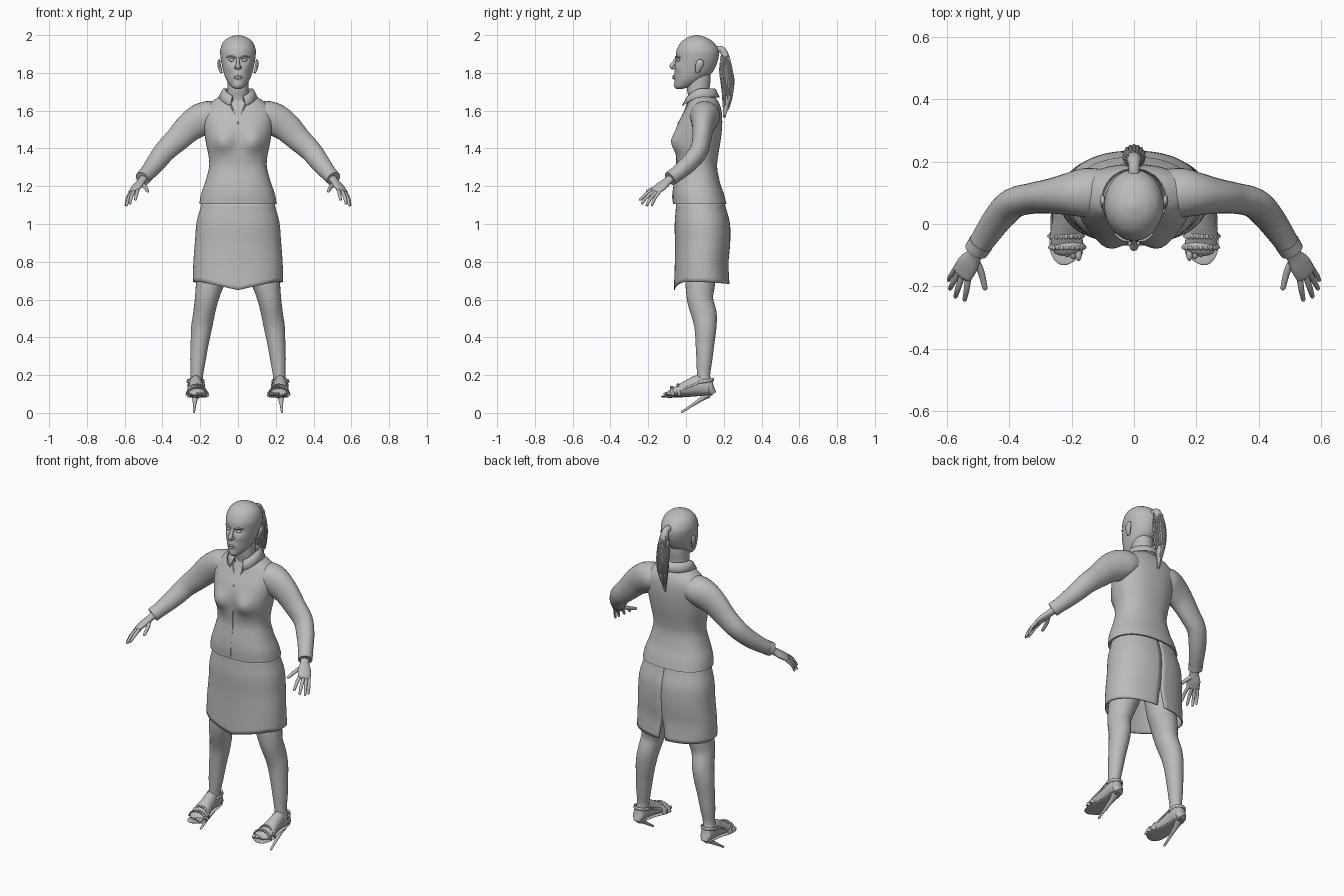
import bpy, math, random
from mathutils import Vector

random.seed(4)
TAU = 2 * math.pi
grey = bpy.data.materials.new("plain grey")
grey.diffuse_color = (0.5, 0.5, 0.5, 1)


def grid(name, rows, closed=True, caps=True, mirror=False, thick=0, angle=50):
    """Skin a list of equal point rows into one smooth object."""
    n = len(rows[0])
    faces = []
    for i in range(len(rows) - 1):
        for j in range(n if closed else n - 1):
            k = (j + 1) % n
            faces.append((i * n + j, i * n + k, (i + 1) * n + k, (i + 1) * n + j))
    if closed and caps:
        faces.append(tuple(range(n))[::-1])
        faces.append(tuple((len(rows) - 1) * n + j for j in range(n)))
    me = bpy.data.meshes.new(name)
    me.from_pydata([tuple(p) for r in rows for p in r], [], faces)
    me.materials.append(grey)
    me.polygons.foreach_set("use_smooth", [True] * len(me.polygons))
    me.set_sharp_from_angle(angle=math.radians(angle))
    ob = bpy.data.objects.new(name, me)
    bpy.context.collection.objects.link(ob)
    if thick:
        ob.modifiers.new("thickness", 'SOLIDIFY').thickness = thick
    if mirror:
        ob.modifiers.new("both sides", 'MIRROR')
    bpy.context.view_layer.objects.active = ob
    ob.select_set(True)
    bpy.ops.object.mode_set(mode='EDIT')
    bpy.ops.mesh.select_all(action='SELECT')
    bpy.ops.mesh.normals_make_consistent(inside=False)
    bpy.ops.object.mode_set(mode='OBJECT')
    ob.select_set(False)
    return ob


def spline(pts, steps):
    """Catmull-Rom interpolation of tuples of any length."""
    out = []
    for i in range(len(pts) - 1):
        p0, p1, p2, p3 = pts[max(i - 1, 0)], pts[i], pts[i + 1], pts[min(i + 2, len(pts) - 1)]
        for s in range(steps):
            t = s / steps
            out.append(tuple(0.5 * (2 * b + (c - a) * t + (2 * a - 5 * b + 4 * c - d) * t * t
                             + (3 * b - a - 3 * c + d) * t ** 3)
                             for a, b, c, d in zip(p0, p1, p2, p3)))
    return out + [tuple(pts[-1])]


def oval(a, w, yf, yb, e):
    c, s = math.cos(a), math.sin(a)
    f = lambda v: math.copysign(abs(v) ** (2 / e), v)
    return w * f(c), (yf + yb) / 2 + (yb - yf) / 2 * f(s)


def stack(name, prof, n=40, steps=4, e=2.0, sculpt=None):
    """Horizontal ovals: (z, half width, front y, back y)."""
    rows = []
    for z, w, yf, yb in spline(prof, steps):
        row = [Vector((*oval(TAU * j / n, w, yf, yb, e), z)) for j in range(n)]
        if sculpt:
            for p in row:
                sculpt(p)
        rows.append(row)
    return grid(name, rows)


def tube(name, pts, ref=(0, 1, 0), n=16, steps=4, mirror=True, end=True):
    """Elliptical tube along (x, y, z, side radius, ref radius)."""
    sp = spline(pts, steps)
    rows = []
    ref = Vector(ref)
    for i, q in enumerate(sp):
        t = (Vector(sp[min(i + 1, len(sp) - 1)][:3]) - Vector(sp[max(i - 1, 0)][:3])).normalized()
        u = t.cross(ref).normalized()
        v = u.cross(t)
        ring = lambda d, k: [Vector(q[:3]) + t * d + u * q[3] * k * math.cos(TAU * j / n)
                             + v * q[4] * k * math.sin(TAU * j / n) for j in range(n)]
        rows.append(ring(0, 1))
    if end:
        r = min(q[3], q[4])
        rows += [ring(r * .6, .78), ring(r * .95, .3)]
    return grid(name, rows, mirror=mirror)


def ball(name, c, r, mirror=True, n=14):
    rows = []
    for i in range(n // 2 + 1):
        a = math.pi * (0.04 + 0.92 * i / (n // 2))
        rows.append([(c[0] + r[0] * math.sin(a) * math.cos(TAU * j / n),
                      c[1] + r[1] * math.sin(a) * math.sin(TAU * j / n),
                      c[2] - r[2] * math.cos(a)) for j in range(n)])
    return grid(name, rows, mirror=mirror)


def bump(p, x, z, rx, rz):
    return math.exp(-((abs(p.x) - x) / rx) ** 2 - ((p.z - z) / rz) ** 2)


# Head with eye sockets, cheeks and chin
def face(p):
    if p.y < 0.03:
        p.y += .013 * bump(p, .034, 1.868, .017, .012)
        p.y -= .006 * bump(p, .045, 1.83, .02, .02) + .006 * bump(p, 0, 1.735, .02, .015)
        p.y -= .006 * bump(p, 0, 1.78, .025, .016)


stack("head", [(1.715, .015, -.05, -.02), (1.728, .036, -.058, .03), (1.76, .06, -.06, .09),
               (1.80, .076, -.06, .137), (1.84, .085, -.058, .16), (1.88, .092, -.055, .172),
               (1.92, .094, -.05, .172), (1.96, .08, -.028, .148), (1.985, .053, .003, .112),
               (1.997, .022, .035, .078), (2.0, .004, .052, .06)], n=56, steps=5, sculpt=face)
stack("neck", [(1.62, .072, .02, .15), (1.67, .062, .014, .135), (1.71, .056, .006, .125),
               (1.76, .056, .008, .13), (1.80, .055, .02, .13)])
tube("nose", [(0, -.048, 1.88, .008, .008), (0, -.062, 1.855, .009, .01),
              (0, -.074, 1.836, .013, .013), (0, -.072, 1.825, .013, .008)], n=12, mirror=False)
ball("nostril", (.012, -.062, 1.829), (.008, .012, .008))
ball("eye", (.034, -.04, 1.867), (.016, .01, .0085))
tube("brow", [(.013, -.054, 1.88, .004, .004), (.035, -.05, 1.888, .005, .004),
              (.06, -.032, 1.883, .003, .003)], ref=(0, 0, 1), n=8)
for label, z, r in (("upper_lip", 1.783, .0055), ("lower_lip", 1.772, .0065)):
    tube(label, [(-.026, -.052, 1.776, .002, .002), (0, -.067, z, r, r),
                 (.026, -.052, 1.776, .002, .002)], ref=(0, 0, 1), n=8, mirror=False)
tube("ear", [(.088, .06, 1.80, .006, .009), (.096, .065, 1.825, .009, .017),
             (.101, .074, 1.85, .009, .021), (.1, .078, 1.866, .006, .013)], n=12)

# Ponytail core and loose strands
tail = [(0, .15, 1.92, .02, .02), (0, .187, 1.925, .017, .018), (0, .207, 1.89, .021, .024),
        (0, .211, 1.82, .032, .03), (0, .22, 1.75, .033, .031), (0, .22, 1.68, .026, .022),
        (0, .212, 1.62, .014, .011), (0, .206, 1.575, .005, .004)]
tube("ponytail", tail, ref=(1, 0, 0), mirror=False)
for i in range(16):
    a = TAU * i / 16
    last = random.choice((6, 7, 8))
    tube("hair_strand", [(r * .95 * math.cos(a), y + r * .95 * math.sin(a),
                          z + random.uniform(-.012, .012), .006, .006)
                         for _, y, z, r, _ in tail[2:last]], n=6, mirror=False)


# Jacket body with bust and placket
def bust(p):
    if p.y < 0.03:
        p.y -= .03 * bump(p, .085, 1.435, .055, .055)
        p.y += .006 * bump(p, 0, 1.43, .03, .07)


stack("jacket", [(1.105, .205, -.068, .215), (1.16, .195, -.07, .20), (1.22, .174, -.064, .18),
                 (1.30, .153, -.05, .165), (1.36, .156, -.053, .17), (1.42, .168, -.058, .18),
                 (1.48, .178, -.057, .188), (1.54, .185, -.04, .192), (1.60, .182, -.008, .188),
                 (1.64, .15, .01, .175), (1.67, .105, .022, .155), (1.69, .07, .028, .135)],
      n=64, e=2.3, sculpt=bust)
tube("jacket_placket", [(0, -.066, 1.108, .003, .003), (0, -.07, 1.16, .003, .003),
                        (0, -.05, 1.30, .003, .003), (0, -.052, 1.42, .003, .003),
                        (0, -.04, 1.53, .003, .003)], n=6, mirror=False)
tube("neckline", [(0, -.042, 1.53, .004, .004), (.022, -.01, 1.59, .004, .004),
                  (.045, .012, 1.65, .004, .004), (.06, .03, 1.69, .004, .004)], n=6)

# Open collar that dips towards the front
rows = []
for r, z, dip in ((.066, 1.675, .03), (.072, 1.718, .045), (.082, 1.715, .055),
                  (.104, 1.672, .05)):
    row = []
    for j in range(33):
        a = -math.pi / 2 + .4 + (TAU - .8) * j / 32
        f = max(0, -math.sin(a)) ** 1.5
        row.append((r * math.cos(a), .075 + r * math.sin(a), z - dip * f))
    rows.append(row)
grid("collar", rows, closed=False, thick=.004)

# Skirt with pointed front hem and back slit
rows = []
levels = spline([(1.115, .193, -.052, .205), (1.0, .219, -.06, .232), (.92, .228, -.058, .234),
                 (.80, .236, -.06, .225), (.685, .239, -.064, .23)], 5)
for i, (z, w, yf, yb) in enumerate(levels):
    u = i / (len(levels) - 1)
    gap = .07 * max(0, (u - .7) / .3)
    row = []
    for j in range(65):
        a = math.pi / 2 + gap + (TAU - 2 * gap) * j / 64
        x, y = oval(a, w, yf, yb, 2.25)
        hem = .695 - (.045 * max(0, 1 - abs(x) / .2) if y < .08 else .012 * max(0, math.sin(a)))
        row.append((x, y, 1.115 + (hem - 1.115) * u))
    rows.append(row)
grid("skirt", rows, closed=False, thick=.006)

# Sleeves, cuffs and hands
tube("sleeve", [(.10, .1, 1.575, .07, .075), (.15, .1, 1.57, .082, .08),
                (.2, .096, 1.55, .086, .07), (.26, .09, 1.51, .077, .057),
                (.32, .083, 1.45, .066, .05), (.385, .068, 1.388, .058, .048),
                (.43, .025, 1.33, .052, .046), (.47, -.03, 1.28, .044, .041),
                (.503, -.08, 1.243, .037, .036)], n=28, end=False)
tube("cuff", [(.49, -.06, 1.258, .041, .04), (.506, -.085, 1.24, .04, .038)], n=28, end=False)
palm = Vector((-.0029, .0016, -.0045)).normalized()
tube("palm", [(.495, -.07, 1.25, .026, .022), (.512, -.1, 1.225, .026, .019),
              (.533, -.13, 1.2, .037, .018), (.551, -.16, 1.178, .036, .014)], ref=palm, n=18)
for label, pts, r in (
        ("thumb", [(.513, -.11, 1.216), (.492, -.15, 1.196), (.478, -.205, 1.175)], .011),
        ("index_finger", [(.53, -.155, 1.189), (.536, -.205, 1.163), (.543, -.242, 1.13)], .0095),
        ("middle_finger", [(.547, -.155, 1.181), (.564, -.205, 1.145), (.572, -.232, 1.11)], .0095),
        ("ring_finger", [(.56, -.15, 1.174), (.58, -.188, 1.135), (.59, -.207, 1.1)], .009),
        ("little_finger", [(.57, -.14, 1.17), (.587, -.165, 1.135), (.594, -.18, 1.1)], .008)):
    tube(label, [(*p, r * k, r * k) for p, k in zip(pts, (1.1, 1, .75))], ref=palm, n=10)

# Legs
tube("leg", [(.105, .085, .95, .09, .1), (.125, .08, .78, .085, .085), (.15, .075, .68, .073, .078),
             (.167, .075, .6, .062, .069), (.181, .096, .52, .057, .067),
             (.193, .103, .45, .055, .058), (.204, .1, .36, .047, .049),
             (.212, .097, .28, .041, .042), (.218, .093, .2, .033, .035),
             (.223, .098, .15, .035, .038), (.223, .1, .12, .03, .033)], n=28)

# Feet and toes
foot = [(.224, .138, .135, .018, .028), (.224, .12, .135, .033, .042), (.224, .07, .147, .036, .053),
        (.222, .02, .135, .039, .044), (.22, -.03, .119, .048, .032), (.213, -.065, .109, .05, .022),
        (.21, -.085, .103, .045, .016)]
tube("foot", foot, ref=(0, 0, 1), n=24)
for i in range(5):
    ball("toe", (.178 + .018 * i, -.098 + .006 * i, .101), (.011, .022, .011), n=10)

# Shoes: sole, stiletto heel, straps and beads
tube("sole", [(.224, .14, .1, .024, .007), (.224, .1, .099, .034, .007), (.222, .03, .092, .036, .006),
              (.22, -.03, .087, .05, .005), (.215, -.08, .085, .054, .005),
              (.208, -.112, .086, .042, .005), (.204, -.122, .087, .02, .004)], ref=(0, 0, 1), n=20)
tube("stiletto_heel", [(.225, .118, .1, .026, .022), (.227, .085, .076, .015, .013),
                       (.23, .035, .042, .009, .008), (.233, -.02, .006, .006, .006)])
tube("heel_cup", [(.224, .143, .1, .022, .02), (.224, .128, .13, .034, .022),
                  (.224, .128, .162, .028, .014)])
tube("ankle_strap", [(.223 + .041 * math.cos(TAU * i / 16), .098 + .046 * math.sin(TAU * i / 16),
                      .168 + .008 * math.sin(TAU * i / 16), .005, .009) for i in range(17)],
     ref=(0, 0, 1), n=8, steps=2, end=False)
ball("buckle", (.266, .1, .168), (.006, .016, .011), n=10)
for k, (y, w, h) in enumerate(((-.035, .051, .057), (-.07, .053, .043))):
    arc = [(.218 - .004 * k + w * math.cos(math.pi * i / 10), y,
            .092 + h * math.sin(math.pi * i / 10)) for i in range(11)]
    tube("toe_strap", [(*p, .012, .005) for p in arc], ref=(0, .2, 1), n=8, steps=1)
    for p in arc[1:-1]:
        ball("strap_bead", (p[0], p[1] - .006, p[2] + .002), (.007, .009, .006), n=8)
for x in (.177, .265):
    tube("side_strap", [(x, -.05, .115, .004, .005), (x * .96 + .009, .02, .14, .004, .005),
                        (x * .9 + .022, .08, .165, .004, .005)], n=8)
